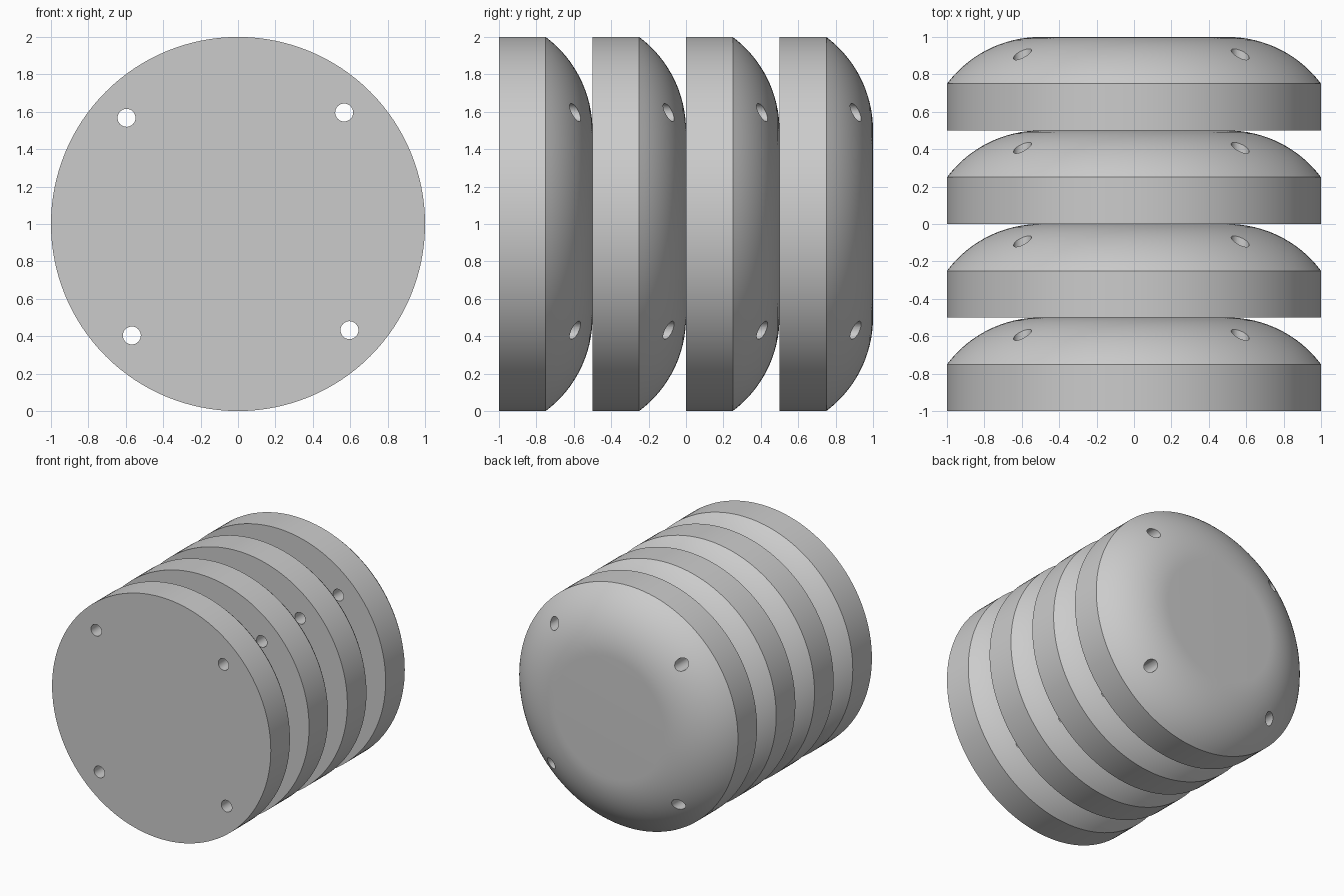
import bpy, bmesh, math
from mathutils import Matrix, Vector

if "Cube" in bpy.data.objects:
    bpy.data.objects.remove(bpy.data.objects["Cube"])

STEP = 0.5                      # thickness of one disc
SEGMENTS = 128
ARC_RADIUS = 0.625              # rounding of the domed shoulder
FLAT_RADIUS = 0.5               # flat middle of the dome
HOLE_RADIUS, HOLE_CIRCLE = 0.048, 0.823
HOLE_ANGLE = math.radians(46.4)

grey = bpy.data.materials.new("light_grey")
grey.use_nodes = True
colour = (0.6, 0.6, 0.6, 1)
grey.diffuse_color = colour
grey.node_tree.nodes["Principled BSDF"].inputs["Base Color"].default_value = colour


def make_object(name, bm):
    bmesh.ops.recalc_face_normals(bm, faces=bm.faces)
    mesh = bpy.data.meshes.new(name)
    bm.to_mesh(mesh)
    bm.free()
    mesh.materials.append(grey)
    obj = bpy.data.objects.new(name, mesh)
    bpy.context.collection.objects.link(obj)
    return obj


def disc_mesh():
    """Half profile (radius, depth) spun around the y axis."""
    profile = [(1, 0), (1, STEP / 2)]
    sweep = math.asin((1 - FLAT_RADIUS) / ARC_RADIUS)
    count = 16
    for i in range(1, count + 1):
        a = sweep * (1 - i / count)
        profile.append((FLAT_RADIUS + ARC_RADIUS * math.sin(a),
                        STEP - ARC_RADIUS * (1 - math.cos(a))))
    bm = bmesh.new()
    rings = []
    for r, y in profile:
        turns = [math.tau * s / SEGMENTS for s in range(SEGMENTS)]
        rings.append([bm.verts.new((r * math.cos(t), y, r * math.sin(t))) for t in turns])
    for low, high in zip(rings, rings[1:]):
        for s in range(SEGMENTS):
            n = (s + 1) % SEGMENTS
            bm.faces.new((low[s], low[n], high[n], high[s]))
    bm.faces.new(rings[0])
    bm.faces.new(rings[-1])
    return bm


# Cutter with the four bolt holes
bm = bmesh.new()
for k in range(4):
    a = HOLE_ANGLE + k * math.pi / 2
    place = Matrix.Translation(Vector((math.cos(a), 0, math.sin(a))) * HOLE_CIRCLE)
    bmesh.ops.create_cone(bm, cap_ends=True, segments=32, depth=3,
                          radius1=HOLE_RADIUS, radius2=HOLE_RADIUS,
                          matrix=place @ Matrix.Rotation(math.pi / 2, 4, "X"))
cutter = make_object("hole_cutter", bm)
cutter.location.z = 1
cutter.hide_render = True

# Four identical domed discs, one behind the other
for i in range(4):
    disc = make_object(f"domed_disc_{i + 1}", disc_mesh())
    disc.location = (0, -1 + i * STEP, 1)
    holes = disc.modifiers.new("holes", "BOOLEAN")
    holes.operation = "DIFFERENCE"
    holes.solver = "EXACT"
    holes.object = cutter
    bpy.ops.object.select_all(action="DESELECT")
    disc.select_set(True)
    bpy.context.view_layer.objects.active = disc
    bpy.ops.object.modifier_apply(modifier="holes")
    bpy.ops.object.shade_smooth_by_angle(angle=math.radians(30))

bpy.data.objects.remove(cutter)
